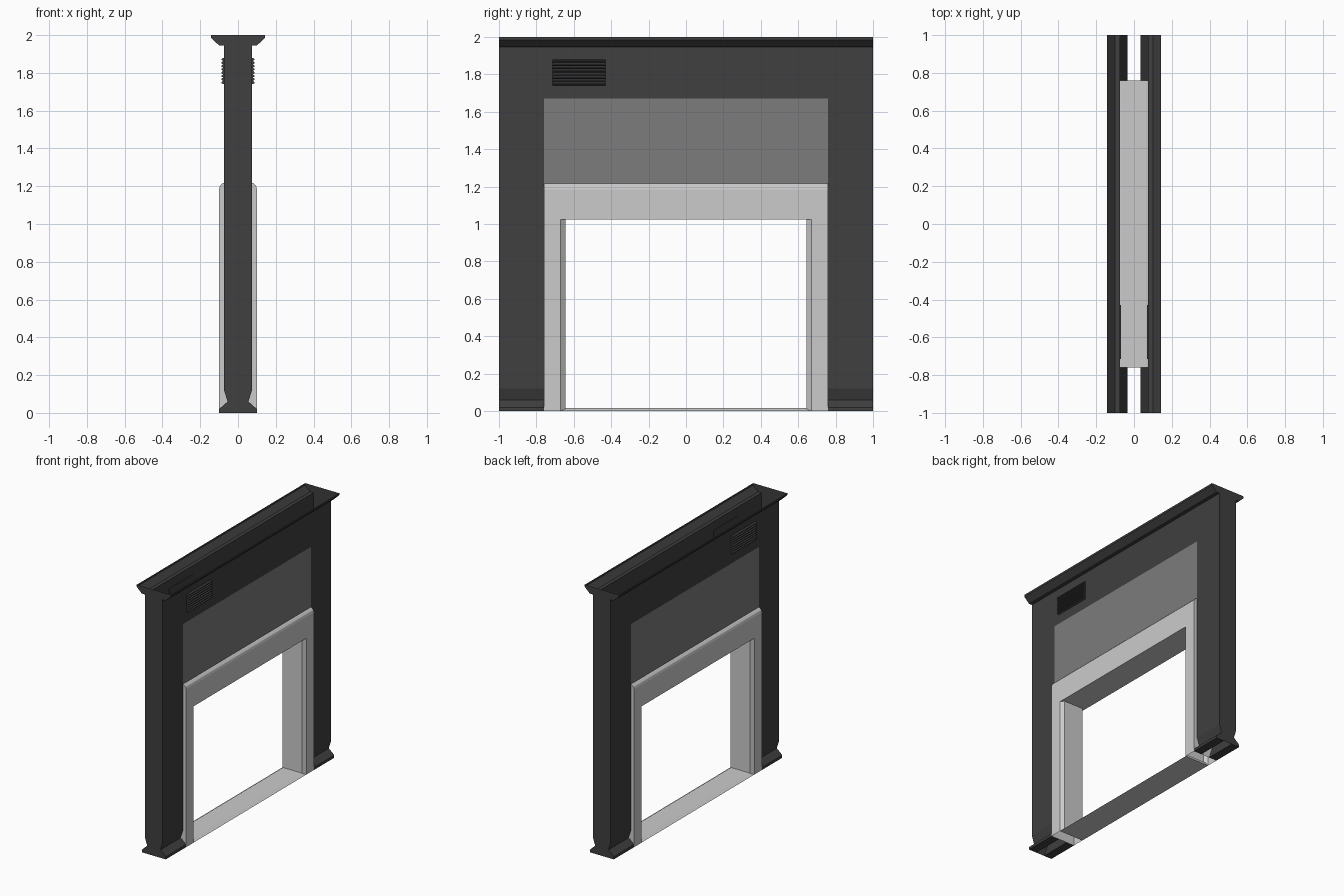
import bpy, bmesh, math

if "Cube" in bpy.data.objects:
    bpy.data.objects.remove(bpy.data.objects["Cube"])


def material(name, v):
    m = bpy.data.materials.new(name)
    m.diffuse_color = (v, v, v, 1)
    m.use_nodes = True
    m.node_tree.nodes["Principled BSDF"].inputs["Base Color"].default_value = m.diffuse_color
    return m


DARK = material("dark_wall", 0.05)
MID = material("mid_panel", 0.2)
W = 0.074          # half thickness of the wall
DOOR, END = 0.76, 1.0


def finish(name, bm, mat):
    me = bpy.data.meshes.new(name)
    bm.to_mesh(me)
    bm.free()
    ob = bpy.data.objects.new(name, me)
    bpy.context.collection.objects.link(ob)
    if mat:
        me.materials.append(mat)
    return ob


def solid(name, pts, axis, a, b, mat=None, caps=(True, True)):
    """Extrude a closed profile: axis y takes (x, z) points, axis z takes (x, y)."""
    bm = bmesh.new()
    place = (lambda p, t: (p[0], t, p[1])) if axis == "y" else (lambda p, t: (p[0], p[1], t))
    r0 = [bm.verts.new(place(p, a)) for p in pts]
    r1 = [bm.verts.new(place(p, b)) for p in pts]
    n = len(pts)
    for i in range(n):
        j = (i + 1) % n
        bm.faces.new((r0[i], r0[j], r1[j], r1[i]))
    if caps[0]:
        bm.faces.new(r0[::-1])
    if caps[1]:
        bm.faces.new(r1)
    bmesh.ops.recalc_face_normals(bm, faces=bm.faces[:])
    return finish(name, bm, mat)


def sheet(name, pts, a, b, mat):
    """Open (x, z) profile swept along y, on both faces of the wall."""
    bm = bmesh.new()
    for s in (1, -1):
        r0 = [bm.verts.new((s * x, a, z)) for x, z in pts]
        r1 = [bm.verts.new((s * x, b, z)) for x, z in pts]
        for i in range(len(pts) - 1):
            q = [r0[i], r1[i], r1[i + 1], r0[i + 1]]
            bm.faces.new(q if s > 0 else q[::-1])
    bm.normal_update()
    if max(bm.faces, key=lambda f: f.calc_area()).normal.x * \
       max(bm.faces, key=lambda f: f.calc_area()).calc_center_median().x < 0:
        bmesh.ops.reverse_faces(bm, faces=bm.faces[:])
    return finish(name, bm, mat)


# Hollow wall skin: two posts, header with flared cornice, and infill panel
cornice = [(W, 1.945), (0.10, 1.945), (0.142, 1.985), (0.142, 2.0)]
taper = [(0.035, 0), (W, 0.12)]
foot = [(0.035, 0), (0.10, 0), (0.10, 0.02), (0.055, 0.06)]
outline = foot + [(W, 0.12)] + cornice

for s, side in ((-1, "front"), (1, "back")):
    a, b = sorted((s * DOOR, s * END))
    sheet(side + "_post", taper + cornice, a, b, DARK)
    sheet(side + "_foot", foot, a, b, DARK)
    # End cap closing the wall section
    bm = bmesh.new()
    loop = outline[1:] + [(-x, z) for x, z in reversed(outline[1:])]
    f = bm.faces.new([bm.verts.new((x, s * END, z)) for x, z in loop])
    f.normal_update()
    if f.normal.y * s < 0:
        f.normal_flip()
    bmesh.ops.triangulate(bm, faces=bm.faces[:])
    finish(side + "_end_cap", bm, DARK)

sheet("header", [(W, 1.67)] + cornice, -DOOR, DOOR, DARK)
sheet("infill_panel", [(W, 1.19), (W, 1.67)], -DOOR, DOOR, MID)

# Door frame lintel with rounded top edges
D, R, TOP, SILL = 0.10, 0.035, 1.22, 1.025
arc = [(D - R + R * math.cos(math.radians(t)), TOP - R + R * math.sin(math.radians(t)))
       for t in (0, 30, 60, 90)]
half = [(D, SILL)] + arc
lintel = half + [(-x, z) for x, z in reversed(half)]
solid("frame_lintel", lintel, "y", -DOOR, DOOR)

# Door frame jambs with chamfered inner corners
for s, side in ((-1, "front"), (1, "back")):
    jamb = [(D, s * DOOR), (D, s * 0.67), (0.08, s * 0.645),
            (-0.08, s * 0.645), (-D, s * 0.67), (-D, s * DOOR)]
    solid(side + "_frame_jamb", jamb, "z", 0, SILL, caps=(False, False))

# Threshold strip with sloped edges
solid("threshold", [(-D, 0), (-0.075, 0.015), (0.075, 0.015), (D, 0)], "y", -0.67, 0.67)

# Louvred vents on both faces
N, Z0, Z1 = 8, 1.74, 1.88
step = (Z1 - Z0) / N
for s, side in ((1, "right"), (-1, "left")):
    prof = [(s * (W - 0.004), Z0)]
    for i in range(N):
        z = Z0 + i * step
        prof += [(s * 0.078, z + 0.001), (s * 0.088, z + step * 0.3),
                 (s * 0.088, z + step * 0.6)]
    prof += [(s * 0.078, Z1), (s * (W - 0.004), Z1)]
    solid(side + "_vent", prof, "y", -0.715, -0.43, DARK)
